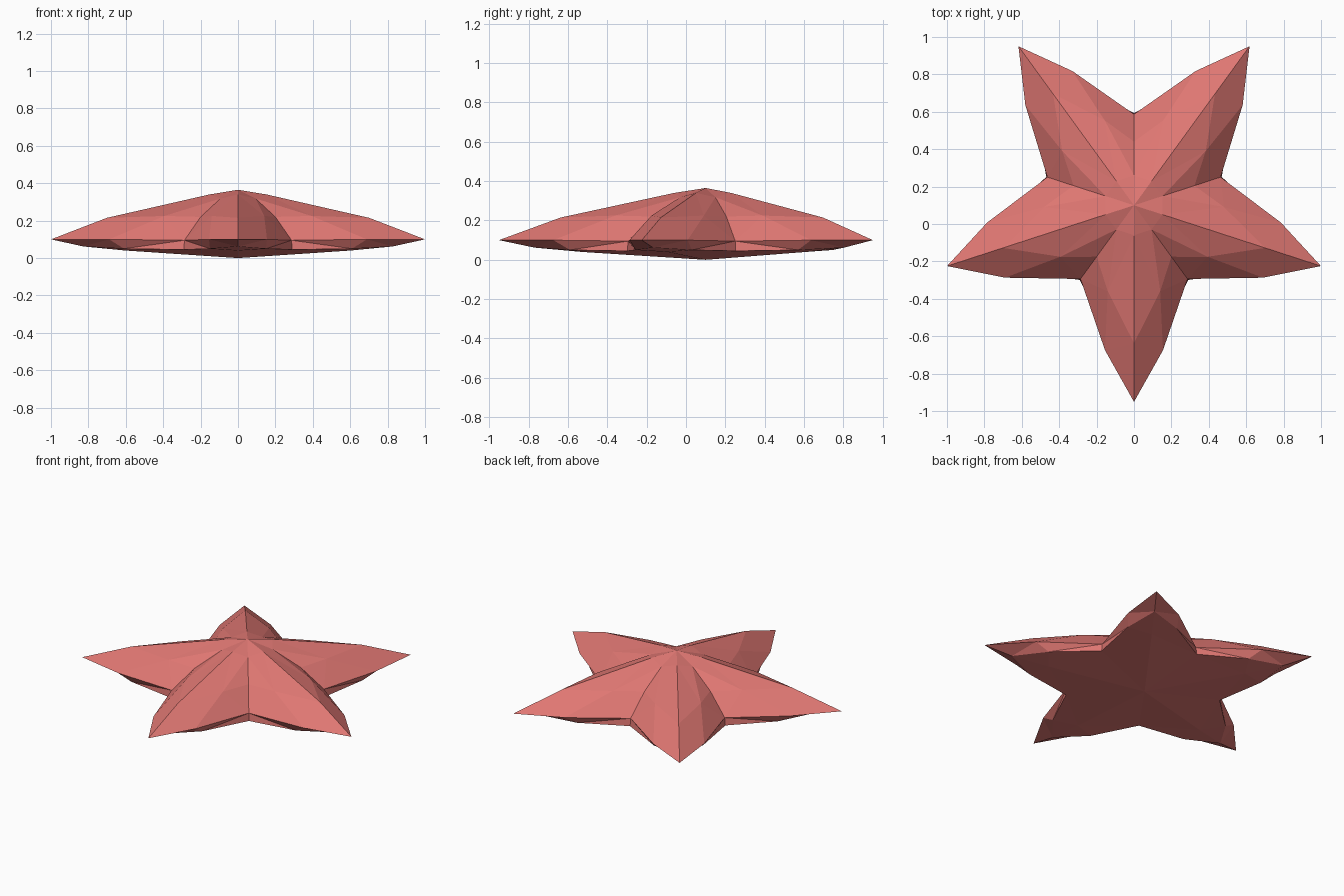
import bpy, bmesh
from math import cos, sin, radians
from mathutils import Vector, Matrix

cube = bpy.data.objects.get("Cube")
if cube:
    bpy.data.objects.remove(cube)

coral = bpy.data.materials.new("coral_red")
coral.use_nodes = True
colour = (0.74, 0.185, 0.17, 1)
coral.diffuse_color = colour
coral.node_tree.nodes["Principled BSDF"].inputs["Base Color"].default_value = colour


def valley(radius, z):
    """Point on the crease between two neighbouring arms."""
    return (radius * cos(radians(36)), radius * sin(radians(36)), z)


# Half an arm: (along the arm, sideways, height)
points = {
    "apex": (0, 0, 0.365),
    "ridge_in": (0.16, 0, 0.34),
    "ridge_out": (0.737, 0, 0.215),
    "tip": (1.051, 0, 0.1),
    "valley_in": valley(0.16, 0.318),
    "valley_mid": valley(0.34, 0.22),
    "valley_rim": valley(0.487, 0.095),
    "flank": (0.46, 0.14, 0.225),
    "rim": (0.775, 0.155, 0.1),
    "base": (0, 0, 0.0),
    "keel": (0.63, 0, 0.04),
    "base_tip": (0.87, 0, 0.062),
    "base_rim": (0.69, 0.15, 0.05),
    "base_valley": valley(0.493, 0.045),
}
faces = [
    # domed top
    "apex ridge_in valley_in", "ridge_in flank valley_in",
    "ridge_in ridge_out flank", "valley_in flank valley_mid",
    "valley_mid flank valley_rim", "flank ridge_out rim",
    "flank rim valley_rim", "ridge_out tip rim",
    # side wall
    "valley_rim rim base_rim", "valley_rim base_rim base_valley",
    "rim tip base_tip", "rim base_tip base_rim",
    # shallow underside
    "base base_valley keel", "keel base_valley base_rim",
    "keel base_rim base_tip",
]

# Mirror the half arm and repeat it five times around the centre
bm = bmesh.new()
for arm in range(5):
    turn = Matrix.Rotation(radians(72 * arm - 90), 4, "Z")
    for side in (1, -1):
        verts = {name: bm.verts.new(turn @ Vector((x, y * side, z)))
                 for name, (x, y, z) in points.items()}
        for face in faces:
            bm.faces.new([verts[name] for name in face.split()])
bmesh.ops.remove_doubles(bm, verts=bm.verts, dist=0.0005)
bmesh.ops.recalc_face_normals(bm, faces=bm.faces)
bmesh.ops.translate(bm, verts=bm.verts, vec=(0, 0.1, 0))

mesh = bpy.data.meshes.new("five_armed_star")
bm.to_mesh(mesh)
bm.free()
mesh.materials.append(coral)
star = bpy.data.objects.new("five_armed_star", mesh)
bpy.context.collection.objects.link(star)
